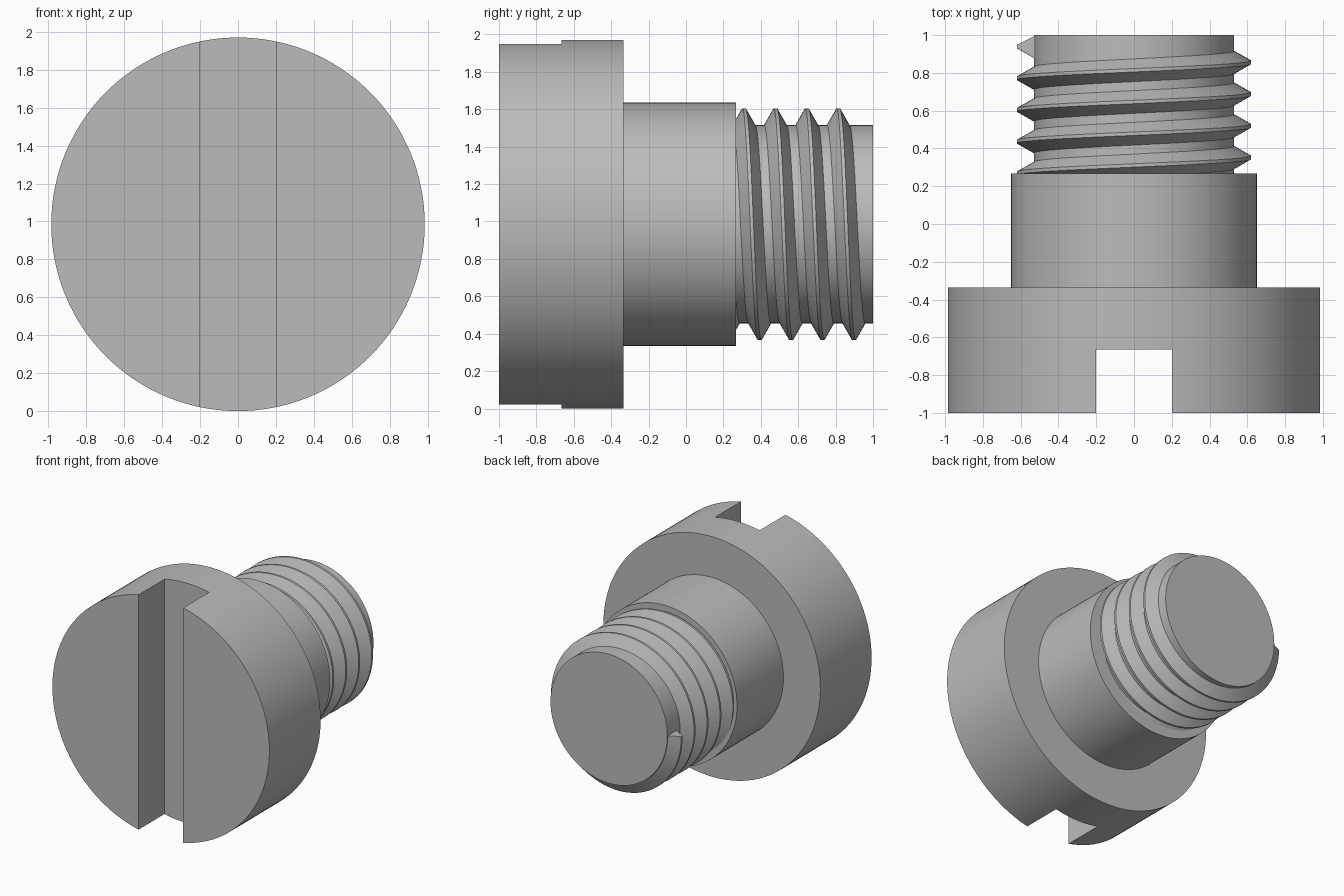
import bpy, bmesh, math
from mathutils import Vector

cube = bpy.data.objects.get("Cube")
if cube:
    bpy.data.objects.remove(cube, do_unlink=True)

AXIS_Z = 0.985      # height of the screw's axis
PITCH = 0.168
SEGMENTS = 128

steel = bpy.data.materials.new("grey_steel")
steel.use_nodes = True
GREY = (0.5, 0.5, 0.5, 1)
steel.diffuse_color = GREY
steel.node_tree.nodes["Principled BSDF"].inputs["Base Color"].default_value = GREY


def finish(bm, name):
    bmesh.ops.recalc_face_normals(bm, faces=bm.faces)
    mesh = bpy.data.meshes.new(name)
    bm.to_mesh(mesh)
    bm.free()
    mesh.materials.append(steel)
    obj = bpy.data.objects.new(name, mesh)
    bpy.context.collection.objects.link(obj)
    return obj


def activate(obj):
    bpy.ops.object.select_all(action='DESELECT')
    obj.select_set(True)
    bpy.context.view_layer.objects.active = obj


def smooth(obj):
    activate(obj)
    bpy.ops.object.shade_smooth_by_angle(angle=math.radians(30))


# Head, shoulder and threaded core turned from one (radius, y) profile
profile = [(0.985, -1), (0.985, -0.335), (0.65, -0.335),
           (0.65, 0.267), (0.53, 0.267), (0.53, 1)]
bm = bmesh.new()
rings = []
for radius, y in profile:
    ring = []
    for i in range(SEGMENTS):
        a = math.tau * i / SEGMENTS
        ring.append(bm.verts.new((radius * math.sin(a), y, AXIS_Z + radius * math.cos(a))))
    rings.append(ring)
for r0, r1 in zip(rings, rings[1:]):
    for i in range(SEGMENTS):
        j = (i + 1) % SEGMENTS
        bm.faces.new((r0[i], r0[j], r1[j], r1[i]))
bm.faces.new(rings[0])
bm.faces.new(rings[-1])
body = finish(bm, "head_and_shank")

# Driver slot cut straight across the head
bm = bmesh.new()
bmesh.ops.create_cube(bm, size=1)
bmesh.ops.scale(bm, vec=(0.404, 0.67, 3), verts=bm.verts)
bmesh.ops.translate(bm, vec=(0, -1, AXIS_Z), verts=bm.verts)
cutter = finish(bm, "slot_cutter")
cutter.hide_render = True
cut = body.modifiers.new("slot", 'BOOLEAN')
cut.operation = 'DIFFERENCE'
cut.solver = 'EXACT'
cut.object = cutter
activate(body)
bpy.ops.object.modifier_apply(modifier=cut.name)
bpy.data.objects.remove(cutter, do_unlink=True)
smooth(body)

# Helical thread: starts inside the shoulder, ends with a flat face at the tip
section = [(0.52, -0.066), (0.62, -0.009), (0.62, 0.009), (0.52, 0.066)]
START, END = -0.75, 3.75      # turns, counted from the top
steps = int((END - START) * 96)
bm = bmesh.new()
previous = first = None
for i in range(steps + 1):
    turn = START + (END - START) * i / steps
    a = math.tau * turn
    centre = 0.31 + PITCH * turn
    ring = [bm.verts.new(Vector((r * math.sin(a), min(centre + dy, 0.998),
                                 AXIS_Z + r * math.cos(a)))) for r, dy in section]
    if previous:
        for k in range(len(section)):
            m = (k + 1) % len(section)
            bm.faces.new((previous[k], previous[m], ring[m], ring[k]))
    else:
        first = ring
    previous = ring
bm.faces.new(first)
bm.faces.new(previous)
smooth(finish(bm, "thread"))
